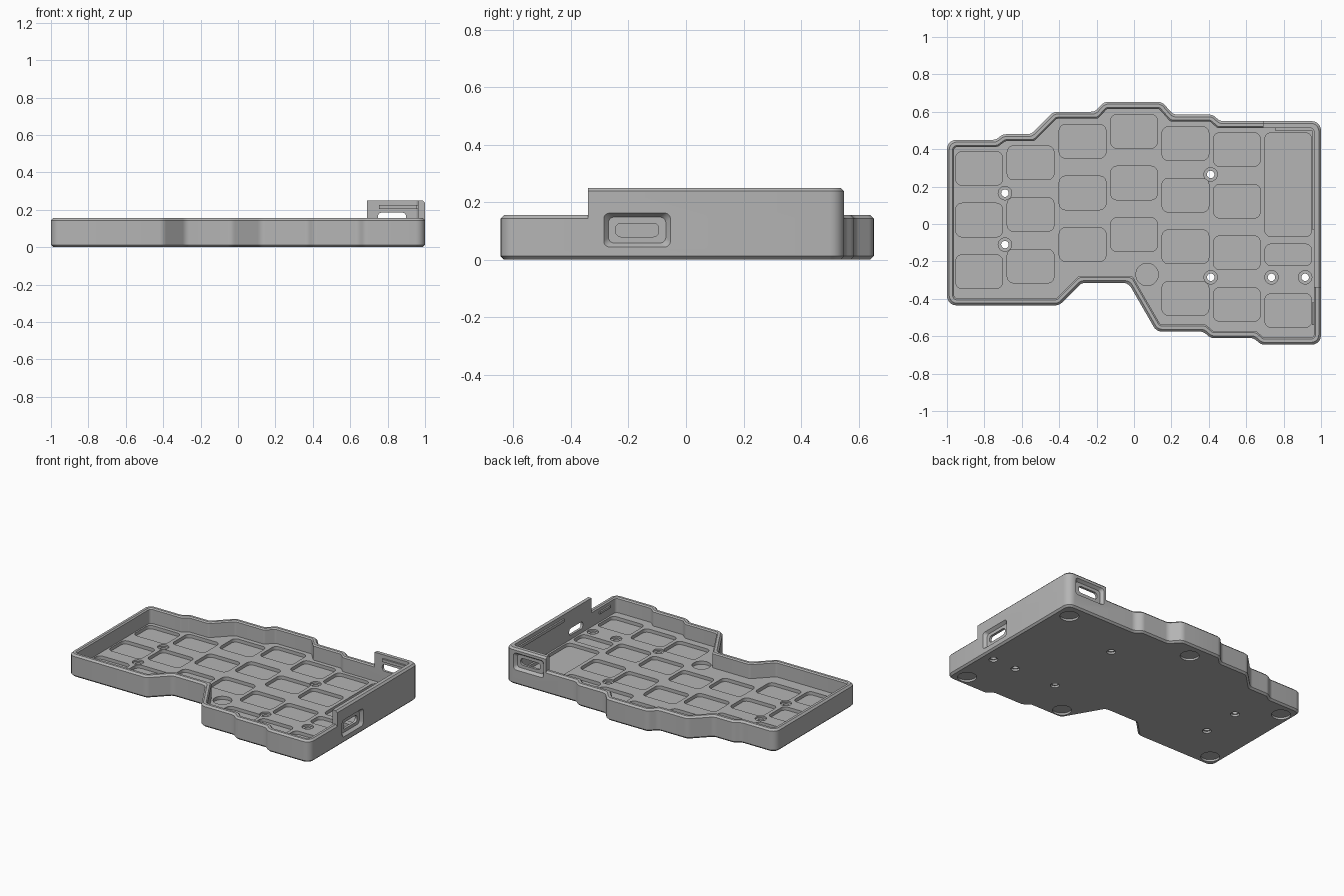
import bpy, bmesh, math
from mathutils import Vector

if "Cube" in bpy.data.objects:
    bpy.data.objects.remove(bpy.data.objects["Cube"], do_unlink=True)

grey = bpy.data.materials.new("case_grey")
grey.use_nodes = True
COLOUR = (0.46, 0.46, 0.46, 1)
grey.diffuse_color = COLOUR
grey.node_tree.nodes["Principled BSDF"].inputs["Base Color"].default_value = COLOUR


def offset(poly, d):
    """Move a clockwise outline inward by d with mitred corners."""
    out = []
    for i, p in enumerate(poly):
        a = (p - poly[i - 1]).normalized()
        b = (poly[(i + 1) % len(poly)] - p).normalized()
        na, nb = Vector((a.y, -a.x)), Vector((b.y, -b.x))
        out.append(p + (na + nb) * d / (1 + na.dot(nb)))
    return out


def rounded(poly, radius, steps=5):
    """Replace each corner with a short curve."""
    out = []
    for i, p in enumerate(poly):
        u, v = poly[i - 1] - p, poly[(i + 1) % len(poly)] - p
        turn = math.pi - u.angle(v)
        cut = min(radius * math.tan(turn / 2), 0.4 * u.length, 0.4 * v.length)
        s, e = p + u.normalized() * cut, p + v.normalized() * cut
        w = math.cos(turn / 2)
        for k in range(steps + 1):
            t = k / steps
            c = ((1 - t) ** 2, 2 * w * t * (1 - t), t * t)
            out.append((s * c[0] + p * c[1] + e * c[2]) / sum(c))
    return out


def rect(cx, cy, w, h, r):
    corners = [(-1, -1), (-1, 1), (1, 1), (1, -1)]
    return rounded([Vector((cx + sx * w / 2, cy + sy * h / 2)) for sx, sy in corners], r)


def circle(cx, cy, r, n=32):
    return [Vector((cx + r * math.cos(k * math.tau / n), cy + r * math.sin(k * math.tau / n)))
            for k in range(n)]


def level(points, z):
    return [(p.x, p.y, z) for p in points]


def loft(bm, rings, closed=False):
    """Skin a stack of equal rings; cap the ends or join them into a tube."""
    part = bmesh.new()
    vs = [[part.verts.new(c) for c in ring] for ring in rings]
    pairs = list(zip(vs, vs[1:]))
    if closed:
        pairs.append((vs[-1], vs[0]))
    else:
        part.faces.new(vs[0])
        part.faces.new(vs[-1])
    for a, b in pairs:
        for i in range(len(a)):
            part.faces.new((a[i - 1], a[i], b[i], b[i - 1]))
    bmesh.ops.recalc_face_normals(part, faces=part.faces)
    tmp = bpy.data.meshes.new("tmp")
    part.to_mesh(tmp)
    part.free()
    bm.from_mesh(tmp)
    bpy.data.meshes.remove(tmp)


def box(bm, lo, hi):
    flat = [(lo[0], lo[1]), (lo[0], hi[1]), (hi[0], hi[1]), (hi[0], lo[1])]
    loft(bm, [[(x, y, z) for x, y in flat] for z in (lo[2], hi[2])])


def finish(name, bm, cutter=False):
    mesh = bpy.data.meshes.new(name)
    bm.to_mesh(mesh)
    bm.free()
    mesh.materials.append(grey)
    ob = bpy.data.objects.new(name, mesh)
    bpy.context.collection.objects.link(ob)
    ob.hide_render = cutter
    return ob


def boolean(ob, cutter, operation="DIFFERENCE"):
    mod = ob.modifiers.new("cut", "BOOLEAN")
    mod.operation, mod.object, mod.solver = operation, cutter, "EXACT"
    bpy.context.view_layer.objects.active = ob
    bpy.ops.object.modifier_apply(modifier=mod.name)


# Stepped outline, clockwise from the back right corner of the case
OUTLINE = [Vector(p) for p in [
    (-1, .45), (-.74, .45), (-.70, .48), (-.55, .48), (-.43, .60), (-.21, .60), (-.16, .653),
    (.15, .653), (.21, .585), (.42, .585), (.46, .55), (1, .55), (1, -.645), (.68, -.645),
    (.64, -.61), (.41, -.61), (.37, -.575), (.12, -.575), (-.03, -.315), (-.28, -.315),
    (-.40, -.435), (-1, -.435)]]
WALL, CHAMFER, RIM, TALL, FLOOR = .037, .012, .155, .25, .05


def ring(d, z):
    return level(rounded(offset(OUTLINE, d), .05 - d * .8), z)


# Tray
bm = bmesh.new()
loft(bm, [ring(CHAMFER, 0), ring(0, CHAMFER), ring(0, RIM - CHAMFER), ring(CHAMFER, RIM),
          ring(WALL - .008, RIM), ring(WALL, RIM - .008), ring(WALL, FLOOR)])
tray = finish("tray", bm)

# Raised wall around the back left corner
bm = bmesh.new()
loft(bm, [ring(0, .1), ring(0, TALL - CHAMFER), ring(CHAMFER, TALL),
          ring(WALL, TALL), ring(WALL, .1)], closed=True)
raised_wall = finish("raised_wall", bm)
bm = bmesh.new()
box(bm, (.69, -.34, RIM - CHAMFER), (1.1, .7, .3))
region = finish("wall_region", bm, True)
boolean(raised_wall, region, "INTERSECT")

# Key pockets: column centre, then row centres
bm = bmesh.new()
COLUMNS = [(-.828, .297, 3), (-.553, .327, 3), (-.275, .442, 3), (0, .495, 3),
           (.275, .43, 4), (.55, .398, 4)]
pockets = [(x, top - .276 * k, .18) for x, top, n in COLUMNS for k in range(n)]
pockets += [(.825, .21, .555), (.825, -.165, .115), (.825, -.463, .18)]
for x, y, h in pockets:
    loft(bm, [level(rect(x, y, .25, h, .033), z) for z in (.027, .08)])

# Round pocket in the floor and foot recesses underneath
loft(bm, [level(circle(.07, -.27, .06), z) for z in (.027, .08)])
for x, y in [(.9, .44), (0, .545), (-.915, .347), (-.915, -.345), (.175, -.495), (.9, -.56)]:
    loft(bm, [level(circle(x, y, .06), z) for z in (-.05, .014)])

# Screw holes, wider at both ends
for x, y in [(-.69, .165), (-.69, -.11), (.41, .265), (.41, -.285), (.735, -.285), (.915, -.285)]:
    steps = [(.028, -.05), (.028, .014), (.02, .014), (.02, .038), (.036, .038), (.036, .08)]
    loft(bm, [level(circle(x, y, r, 24), z) for r, z in steps])
floor_cutter = finish("floor_cutter", bm, True)
boolean(tray, floor_cutter)


# Connector ports: tapered recess outside, slot through the wall
def port(bm, place):
    sizes = [(.232, .118, -.05), (.232, .118, 0), (.2, .09, .02), (.15, .047, .02), (.15, .047, .08)]
    loft(bm, [[place(p.x, p.y, d) for p in rect(0, 0, w, h, .02)] for w, h, d in sizes])


bm = bmesh.new()
port(bm, lambda u, v, d: (1 - d, -.17 + u, .103 + v))
port(bm, lambda u, v, d: (.823 + u, .55 - d, .161 + v))
port_cutter = finish("port_cutter", bm, True)
boolean(tray, port_cutter)
boolean(raised_wall, port_cutter)

# Snap ridges inside the walls
bm = bmesh.new()
box(bm, (.952, -.03, .205), (.966, .515, .225))
box(bm, (.755, .501, .205), (.96, .516, .225))
box(bm, (.952, -.54, .11), (.966, -.42, .125))
ridges = finish("snap_ridges", bm)

for helper in (region, floor_cutter, port_cutter):
    bpy.data.objects.remove(helper, do_unlink=True)

# Smooth the curved walls, keep the edges sharp
bpy.ops.object.select_all(action="DESELECT")
for ob in (tray, raised_wall, ridges):
    ob.select_set(True)
bpy.context.view_layer.objects.active = tray
bpy.ops.object.shade_smooth_by_angle(angle=math.radians(25))
